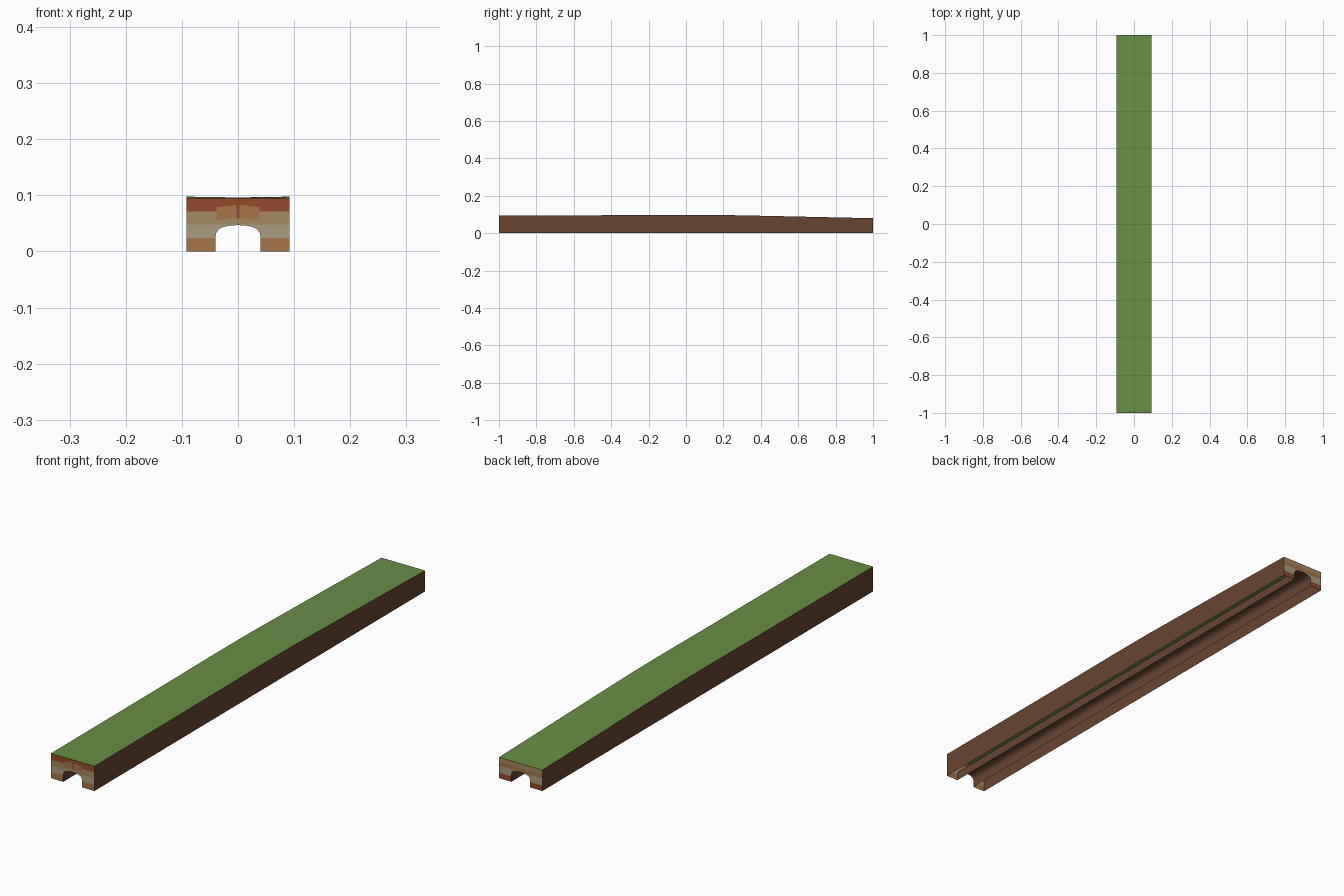
import bpy

if "Cube" in bpy.data.objects:
    bpy.data.objects.remove(bpy.data.objects["Cube"])

W = 0.092
STATIONS = [(-1, .095), (-.65, .0955), (-.3, .096), (0, .0978), (.2, .097), (.45, .092), (.72, .086), (1, .08)]
ARCH = [(.04, 0), (.04, .027), (.0385, .034), (.034, .040), (.026, .0437), (.014, .0462), (0, .047)]
ARCH = ARCH + [(-x, z) for x, z in ARCH[-2::-1]]


def material(name, r, g, b):
    m = bpy.data.materials.new(name)
    m.diffuse_color = [(c / 255) ** 2.2 for c in (r, g, b)] + [1]
    m.use_nodes = True
    m.node_tree.nodes["Principled BSDF"].inputs["Base Color"].default_value = m.diffuse_color
    return m


grass = material("grass_green", 104, 142, 70)
earth = material("earth_brown", 104, 70, 52)
red = material("strata_red", 146, 76, 48)
tan = material("strata_tan", 164, 136, 98)
beige = material("strata_beige", 172, 156, 128)
orange = material("strata_orange", 164, 116, 72)


def build(name, polys, mats):
    """polys: list of (corner points, material index)"""
    verts, faces, ids, seen = [], [], [], {}
    for pts, mi in polys:
        face = []
        for p in pts:
            key = tuple(round(c, 6) for c in p)
            if key not in seen:
                seen[key] = len(verts)
                verts.append(p)
            if seen[key] not in face:
                face.append(seen[key])
        if len(face) > 2:
            faces.append(face)
            ids.append(mi)
    me = bpy.data.meshes.new(name)
    me.from_pydata(verts, [], faces)
    for m in mats:
        me.materials.append(m)
    me.polygons.foreach_set("material_index", ids)
    ob = bpy.data.objects.new(name, me)
    bpy.context.collection.objects.link(ob)
    return ob


def top_z(x, y, z):
    # slight hollow along the middle of the crest
    return z - .0015 * (1 - abs(x) / W) * max(0, 1 - abs(y) / .6)


# Grass sheet
xs = [-W, -.046, 0, .046, W]
polys = []
for (y0, z0), (y1, z1) in zip(STATIONS, STATIONS[1:]):
    for a, b in zip(xs, xs[1:]):
        polys.append(([(a, y0, top_z(a, y0, z0)), (b, y0, top_z(b, y0, z0)),
                       (b, y1, top_z(b, y1, z1)), (a, y1, top_z(a, y1, z1))], 0))
build("grass_top", polys, [grass])

# Thin side walls
for side, name in ((1, "right_wall"), (-1, "left_wall")):
    polys = []
    for (y0, z0), (y1, z1) in zip(STATIONS, STATIONS[1:]):
        q = [(side * W, y0, 0), (side * W, y1, 0), (side * W, y1, z1), (side * W, y0, z0)]
        polys.append((q if side > 0 else q[::-1], 0))
    build(name, polys, [earth])

# Tunnel lining, facing into the passage
polys = []
for (xa, za), (xb, zb) in zip(ARCH, ARCH[1:]):
    polys.append(([(xa, -1, za), (xb, -1, zb), (xb, 1, zb), (xa, 1, za)], 0))
lining = build("tunnel_lining", polys, [earth])
lining.data.polygons.foreach_set("use_smooth", [True] * len(lining.data.polygons))
lining.data.flip_normals()
lining.data.flip_normals()


def end_face(name, y, levels, mats):
    """Banded rock end wall with the arch left open"""
    polys = []
    for i, (lo, hi) in enumerate(zip(levels, levels[1:])):
        for s in (-1, 1):
            polys.append(([(s * .04, y, lo), (s * W, y, lo), (s * W, y, hi), (s * .04, y, hi)][::s], i))
        for (xa, za), (xb, zb) in zip(ARCH[1:-1], ARCH[2:-1]):
            if hi > max(za, zb):
                polys.append(([(xb, y, max(lo, zb)), (xa, y, max(lo, za)), (xa, y, hi), (xb, y, hi)], i))
    if y > 0:
        polys = [(p[::-1], i) for p, i in polys]
    return build(name, polys, mats)


end_face("front_end", -1, [0, .024, .048, .071, .095], [orange, beige, tan, red])
end_face("back_end", 1, [0, .021, .048, .062, .08], [red, beige, orange, tan])

# Raised strata outcrop over the front arch
Y = -1.0004
polys = [
    ([(-.038, Y, .056), (-.003, Y, .059), (-.003, Y, .083), (-.038, Y, .079)], 0),
    ([(.003, Y, .059), (.038, Y, .056), (.038, Y, .079), (.003, Y, .083)], 0),
    ([(-.003, Y, .059), (.003, Y, .059), (.003, Y, .083), (-.003, Y, .083)], 1),
]
build("front_outcrop", polys, [orange, red])
